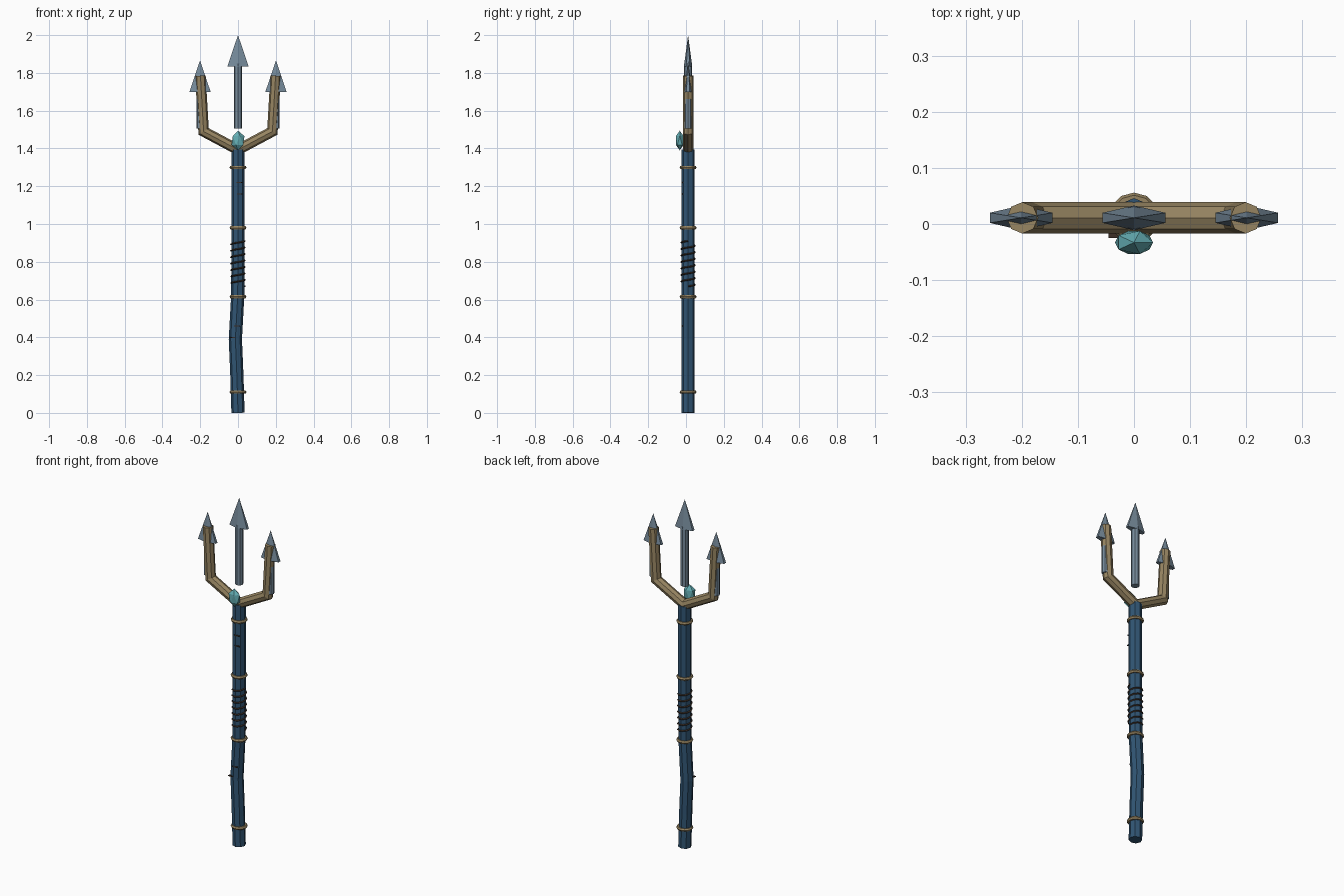
import bpy, bmesh, math
from mathutils import Vector, Matrix

if "Cube" in bpy.data.objects:
    bpy.data.objects.remove(bpy.data.objects["Cube"])

CY = 0.011  # depth of the weapon's centre plane


def material(name, rgb):
    m = bpy.data.materials.new(name)
    m.diffuse_color = (*[(c / 255) ** 2.2 for c in rgb], 1)
    m.use_nodes = True
    m.node_tree.nodes["Principled BSDF"].inputs["Base Color"].default_value = m.diffuse_color
    return m


BLUE = material("dark blue shaft", (52, 86, 115))
BRONZE = material("weathered bronze", (150, 132, 98))
STEEL = material("grey steel", (118, 138, 154))
GEM = material("aqua gem", (100, 172, 178))
CORD = material("dark cord", (62, 50, 42))


def finish(name, bm, mat):
    bmesh.ops.recalc_face_normals(bm, faces=bm.faces)
    me = bpy.data.meshes.new(name)
    bm.to_mesh(me)
    bm.free()
    me.materials.append(mat)
    ob = bpy.data.objects.new(name, me)
    bpy.context.collection.objects.link(ob)
    return ob


def tube(name, path, r, sides, mat, ref=(0, 1, 0)):
    """Mitred tube along a path; ref is a direction across the path."""
    bm = bmesh.new()
    pts = [Vector(p) for p in path]
    rings = []
    for i, p in enumerate(pts):
        a = (p - pts[i - 1]).normalized() if i else None
        b = (pts[i + 1] - p).normalized() if i < len(pts) - 1 else None
        a, b = a or b, b or a
        t = (a + b).normalized()
        u = Vector(ref)
        u = (u - t * u.dot(t)).normalized()
        v = t.cross(u) / max(t.dot(a), 0.5)
        angles = [2 * math.pi * k / sides for k in range(sides)]
        rings.append([bm.verts.new(p + r * (u * math.cos(w) + v * math.sin(w))) for w in angles])
    for lo, hi in zip(rings, rings[1:]):
        for k in range(sides):
            n = (k + 1) % sides
            bm.faces.new((lo[k], lo[n], hi[n], hi[k]))
    bm.faces.new(rings[0])
    bm.faces.new(rings[-1])
    return finish(name, bm, mat)


def spear_head(name, x, z0, z1):
    """Flattened six-sided point."""
    bm = bmesh.new()
    outline = [(-.056, -.009), (0, -.022), (.056, -.009), (.056, .009), (0, .022), (-.056, .009)]
    base = [bm.verts.new((x + px, CY + py, z0)) for px, py in outline]
    tip = bm.verts.new((x, CY, z1))
    for k in range(6):
        bm.faces.new((base[k], base[(k + 1) % 6], tip))
    bm.faces.new(base)
    finish(name, bm, STEEL)


# slightly bent shaft
tube("shaft", [(0, CY, 0), (-.006, CY, .2), (-.014, CY, .39), (-.002, CY, .61), (0, CY, .8), (0, CY, 1.395)],
     .035, 8, BLUE)

# bronze collars
for i, z in enumerate((.11, .615, .98, 1.30)):
    bpy.ops.mesh.primitive_torus_add(location=(0, CY, z), major_segments=12, minor_segments=6,
                                     major_radius=.0355, minor_radius=.0095)
    ob = bpy.context.object
    ob.name = f"collar_{i + 1}"
    ob.data.materials.append(BRONZE)

# grip cord wound round the shaft
turns, steps = 7, 10
helix = []
for k in range(turns * steps + 1):
    w = 2 * math.pi * k / steps
    helix.append((.037 * math.cos(w), CY + .037 * math.sin(w), .67 + .24 * k / (turns * steps)))
tube("grip_cord", helix, .0045, 4, CORD, ref=(0, 0, 1))

# small nicks on the front of the shaft
for i, (x, z) in enumerate(((-.03, .40), (-.005, .46), (.01, 1.16), (.008, 1.22))):
    bm = bmesh.new()
    bmesh.ops.create_cube(bm, size=1, matrix=Matrix.Translation((x, CY - .030, z)) @ Matrix.Diagonal((.03, .012, .005, 1)))
    finish(f"nick_{i + 1}", bm, CORD)

# centre tine
tube("centre_tine", [(0, CY, 1.505), (0, CY, 1.85)], .022, 8, STEEL)
spear_head("centre_point", 0, 1.835, 2.0)

# side arms and tines
for s, side in ((-1, "left"), (1, "right")):
    tube(f"{side}_arm", [(0, CY, 1.393), (s * .182, CY, 1.49), (s * .199, CY, 1.785)], .028, 8, BRONZE)
    tube(f"{side}_tine", [(s * .2, CY, 1.505), (s * .2, CY, 1.72)], .02, 8, STEEL)
    spear_head(f"{side}_point", s * .201, 1.7, 1.866)

# gem on the front of the fork
bm = bmesh.new()
bmesh.ops.create_icosphere(bm, subdivisions=1, radius=1,
                           matrix=Matrix.Translation((0, -.033, 1.442)) @ Matrix.Diagonal((.038, .024, .052, 1)))
finish("gem", bm, GEM)
